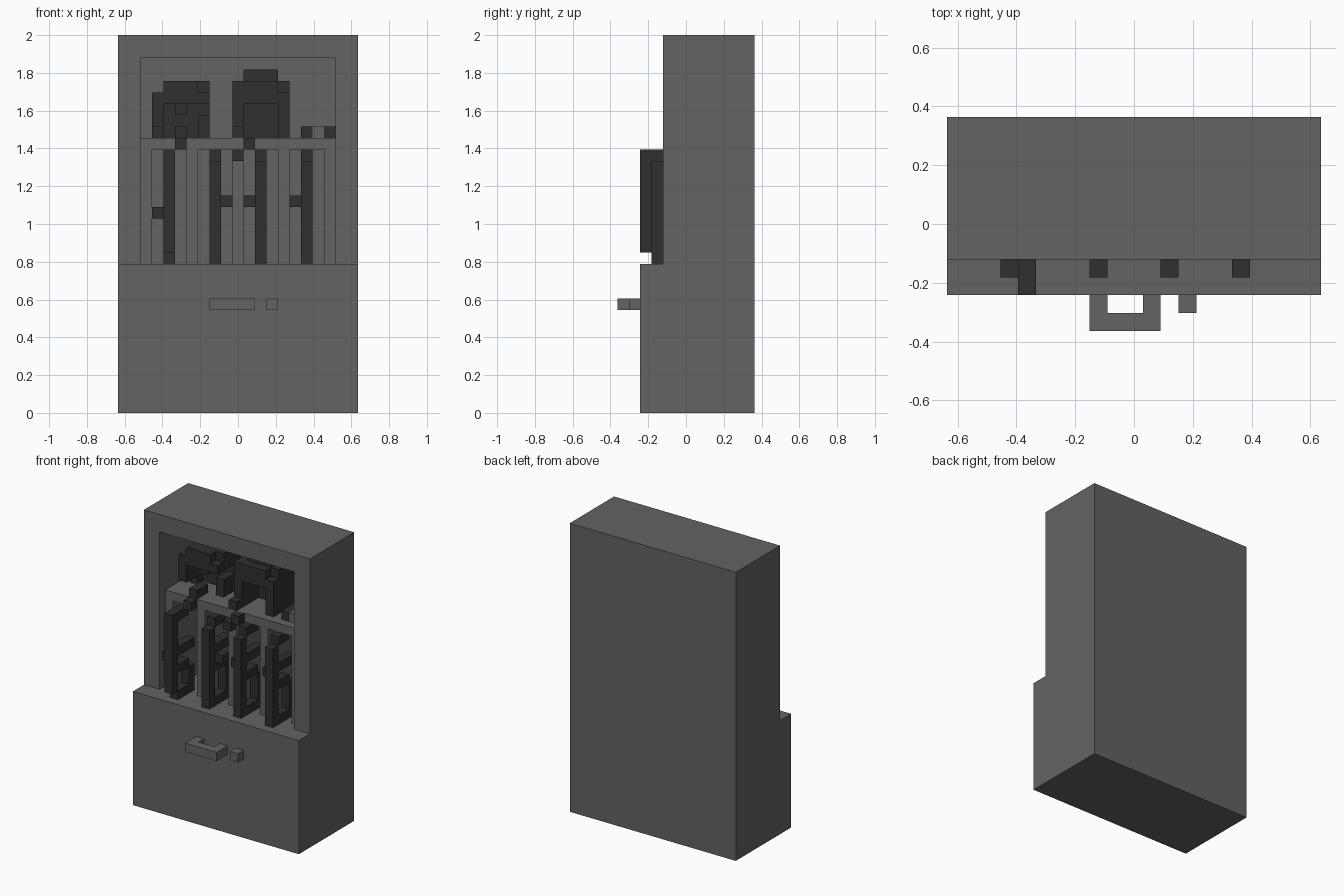
import bpy, bmesh

if "Cube" in bpy.data.objects:
    bpy.data.objects.remove(bpy.data.objects["Cube"])

# Everything sits on a cell grid: 21 wide (x), 12 deep (y), 33 high (z)
U = 2 / 33


def P(i, j, k):
    return ((i - 10.5) * U, (j - 6) * U, k * U)


def material(name, v):
    m = bpy.data.materials.new(name)
    m.diffuse_color = (v, v, v, 1)
    m.use_nodes = True
    m.node_tree.nodes["Principled BSDF"].inputs["Base Color"].default_value = m.diffuse_color
    return m


GREY = material("cabinet grey", 0.125)
DARK = material("equipment dark", 0.029)


def finish(name, bm, mat):
    bmesh.ops.recalc_face_normals(bm, faces=bm.faces)
    me = bpy.data.meshes.new(name)
    bm.to_mesh(me)
    bm.free()
    me.materials.append(mat)
    ob = bpy.data.objects.new(name, me)
    bpy.context.collection.objects.link(ob)
    return ob


def add_box(bm, x0, x1, y0, y1, z0, z1):
    verts = bmesh.ops.create_cube(bm, size=1)["verts"]
    for v in verts:
        v.co = P(x1 if v.co.x > 0 else x0,
                 y1 if v.co.y > 0 else y0,
                 z1 if v.co.z > 0 else z0)


def boxes(name, mat, *items):
    bm = bmesh.new()
    for it in items:
        add_box(bm, *it)
    return finish(name, bm, mat)


def prism(name, mat, pts, axis, a, b):
    """Extrude a profile along x (points are y,z) or along y (points are x,z)."""
    bm = bmesh.new()
    at = (lambda p, t: P(t, *p)) if axis == "x" else (lambda p, t: P(p[0], t, p[1]))
    face = bm.faces.new([bm.verts.new(at(p, a)) for p in pts])
    ext = bmesh.ops.extrude_face_region(bm, geom=[face])["geom"]
    step = tuple(q - p for p, q in zip(at(pts[0], a), at(pts[0], b)))
    bmesh.ops.translate(bm, vec=step, verts=[e for e in ext if isinstance(e, bmesh.types.BMVert)])
    return finish(name, bm, mat)


# Cabinet shell: base with back panel, and a frame around the opening
prism("cabinet_base_and_back", GREY,
      [(2, 0), (12, 0), (12, 33), (11, 33), (11, 13), (2, 13)], "x", 0, 21)
prism("cabinet_frame", GREY,
      [(0, 13), (2, 13), (2, 31), (19, 31), (19, 13), (21, 13), (21, 33), (0, 33)], "y", 4, 11)

# Shelf and slot dividers, set back one cell
boxes("shelf", GREY, (2, 19, 5, 11, 23, 24))
for n, x in enumerate((2, 6, 10, 14, 18)):
    boxes(f"divider_{n + 1}", GREY, (x, x + 1, 5, 11, 13, 23))

# Drawer handle and lock knob
boxes("drawer_handle", GREY, (8, 12, 0, 1, 9, 10), (8, 9, 1, 2, 9, 10), (11, 12, 1, 2, 9, 10))
boxes("lock_knob", GREY, (13, 14, 1, 2, 9, 10))

# Four upright stored tools: front strut, top and bottom returns, prongs, side lever
for n, (x, y, z, side) in enumerate(((4, 2, 14, -1), (8, 3, 13, 1), (12, 3, 13, -1), (16, 3, 13, -1))):
    top = 23 if n == 0 else 22
    lev = x + side
    lz = 17 if n == 0 else 18
    bottom = (x, x + 1, y + 1, y + 4, 13, 14)
    upper = (x, x + 1, y + 1, y + 3, 22, 23)
    boxes(f"stored_tool_{n + 1}", DARK,
          (x, x + 1, y, y + 1, z, top), bottom, upper,
          (x, x + 1, y + 1, y + 3, lz - 1, lz),
          (x, x + 1, y + 1, y + 4, lz + 1, lz + 2),
          (x, x + 1, y + 3, y + 4, 14, lz - 1),
          (lev, lev + 1, y + 1, y + 2, lz, lz + 1))

# Left helmet, open at the front
boxes("left_helmet", DARK,
      (4, 7, 6, 10, 27, 29), (7, 8, 7, 10, 27, 29),
      (7, 8, 6, 7, 27, 28), (3, 4, 6, 10, 25, 28),
      (3, 4, 8, 10, 24, 25), (4, 8, 9, 10, 24, 27),
      (7, 8, 7, 9, 24, 26), (5, 6, 7, 8, 26, 27))
boxes("left_strap", DARK, (5, 6, 5, 7, 24, 25), (5, 6, 4, 5, 23, 24))

# Right helmet, open at the front
boxes("right_helmet", DARK,
      (10, 14, 6, 10, 27, 29), (14, 15, 6, 10, 24, 28),
      (14, 15, 7, 10, 28, 29), (10, 11, 6, 10, 24, 27),
      (11, 14, 9, 10, 24, 27), (11, 14, 7, 10, 29, 30))
boxes("right_strap", DARK, (10, 11, 5, 6, 24, 25),
      (11, 12, 4, 5, 23, 24), (10, 11, 4, 5, 22, 23))

# Small items on the shelf
boxes("small_item_body", GREY, (17, 18, 6, 8, 24, 25))
for n, x in enumerate((16, 18)):
    boxes(f"small_item_end_{n + 1}", DARK, (x, x + 1, 6, 8, 24, 25))
